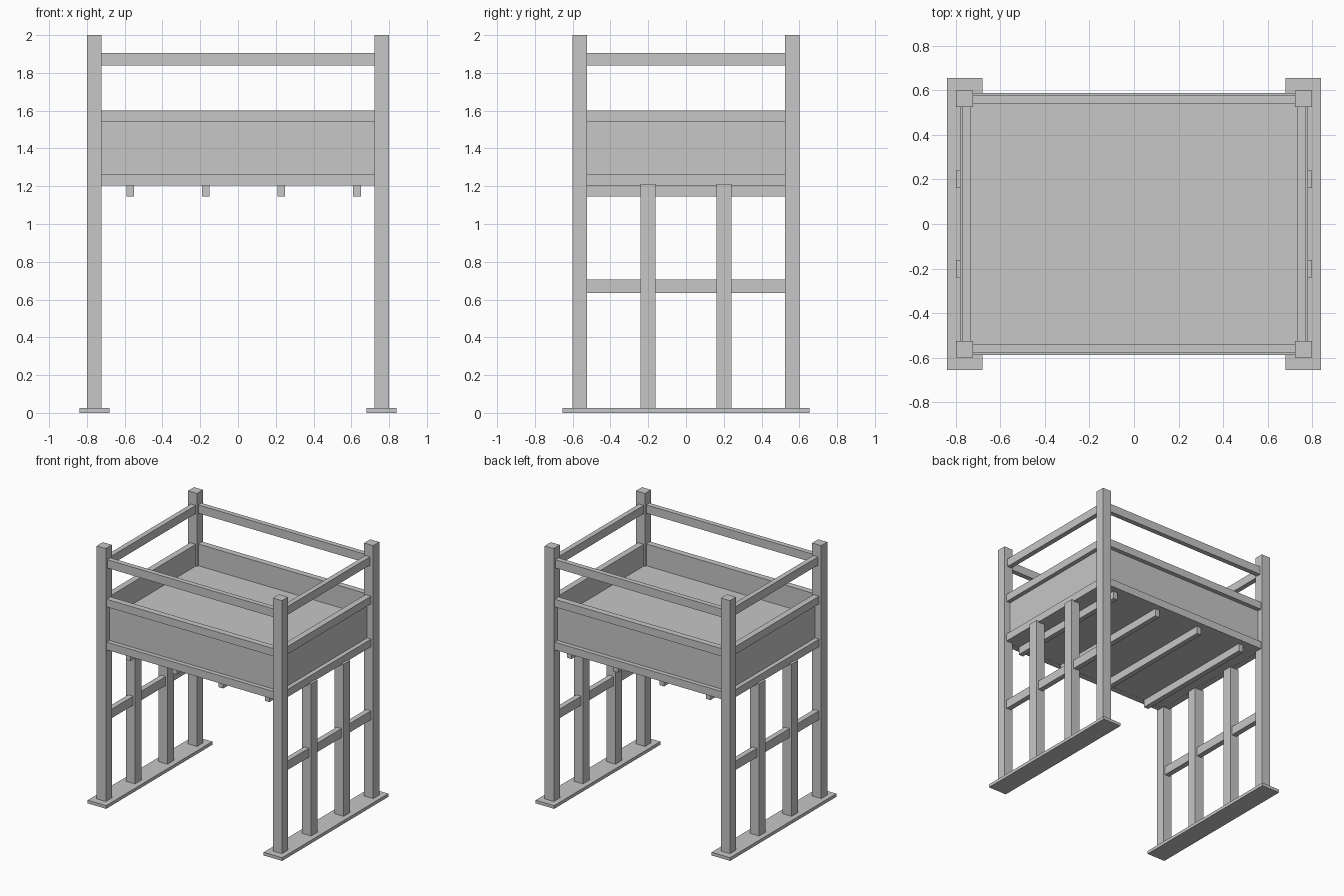
import bpy

old = bpy.data.objects.get("Cube")
if old:
    bpy.data.objects.remove(old, do_unlink=True)

grey = bpy.data.materials.new("plain_grey")
grey.use_nodes = True
COLOR = (0.57, 0.57, 0.575, 1)
grey.diffuse_color = COLOR
grey.node_tree.nodes["Principled BSDF"].inputs["Base Color"].default_value = COLOR


def beam(name, x, y, z):
    """Box spanning the (low, high) range given on each axis."""
    bpy.ops.mesh.primitive_cube_add(size=1)
    ob = bpy.context.object
    ob.name = name
    for v in ob.data.vertices:
        v.co = [lo + (c + 0.5) * (hi - lo) for c, (lo, hi) in zip(v.co, (x, y, z))]
    ob.data.materials.append(grey)
    return ob


def span(side, inner, outer):
    """Range between two distances on the chosen side of the centre."""
    return tuple(sorted((side * inner, side * outer)))


POST_X, POST_Y = 0.722, 0.525      # inner faces of the corner posts
RAIL_X, RAIL_Y = 0.733, 0.541      # inner faces of rails and panels
BASE_TOP = 0.025

# Horizontal bands round the box: bottom range, top range, thickness
BANDS = {
    "guard_rail": ((1.84, 1.905), 0.039),
    "upper_rail": ((1.54, 1.60), 0.048),
    "panel": ((1.265, 1.54), 0.014),
    "lower_rail": ((1.205, 1.265), 0.048),
}

for side, label in ((1, "left"), (-1, "right")):
    # Foot plank, corner posts and studs
    beam(f"{label}_foot_plank", span(side, 0.68, 0.84), (-0.655, 0.655), (0, BASE_TOP))
    for end, place in ((-1, "front"), (1, "back")):
        beam(f"{label}_{place}_post", span(side, POST_X, 0.80),
             span(end, POST_Y, 0.60), (BASE_TOP, 2.0))
        beam(f"{label}_{place}_stud", span(side, POST_X, 0.80),
             span(end, 0.162, 0.24), (BASE_TOP, 1.213))
    # Brace between the legs
    beam(f"{label}_leg_brace", span(side, 0.738, 0.78), (-POST_Y, POST_Y), (0.635, 0.705))
    # Side bands
    for name, (z, thick) in BANDS.items():
        beam(f"{label}_{name}", span(side, RAIL_X, RAIL_X + thick), (-POST_Y, POST_Y), z)

# Front and back bands
for end, place in ((-1, "front"), (1, "back")):
    for name, (z, thick) in BANDS.items():
        beam(f"{place}_{name}", (-POST_X, POST_X), span(end, RAIL_Y, RAIL_Y + thick), z)

# Thick floor and the joists under it
beam("floor", (-RAIL_X, RAIL_X), (-RAIL_Y, RAIL_Y), (1.206, 1.43))
for i in range(4):
    x = -0.57 + 0.4 * i
    beam(f"joist_{i + 1}", (x - 0.02, x + 0.02), (-RAIL_Y, RAIL_Y), (1.145, 1.207))
